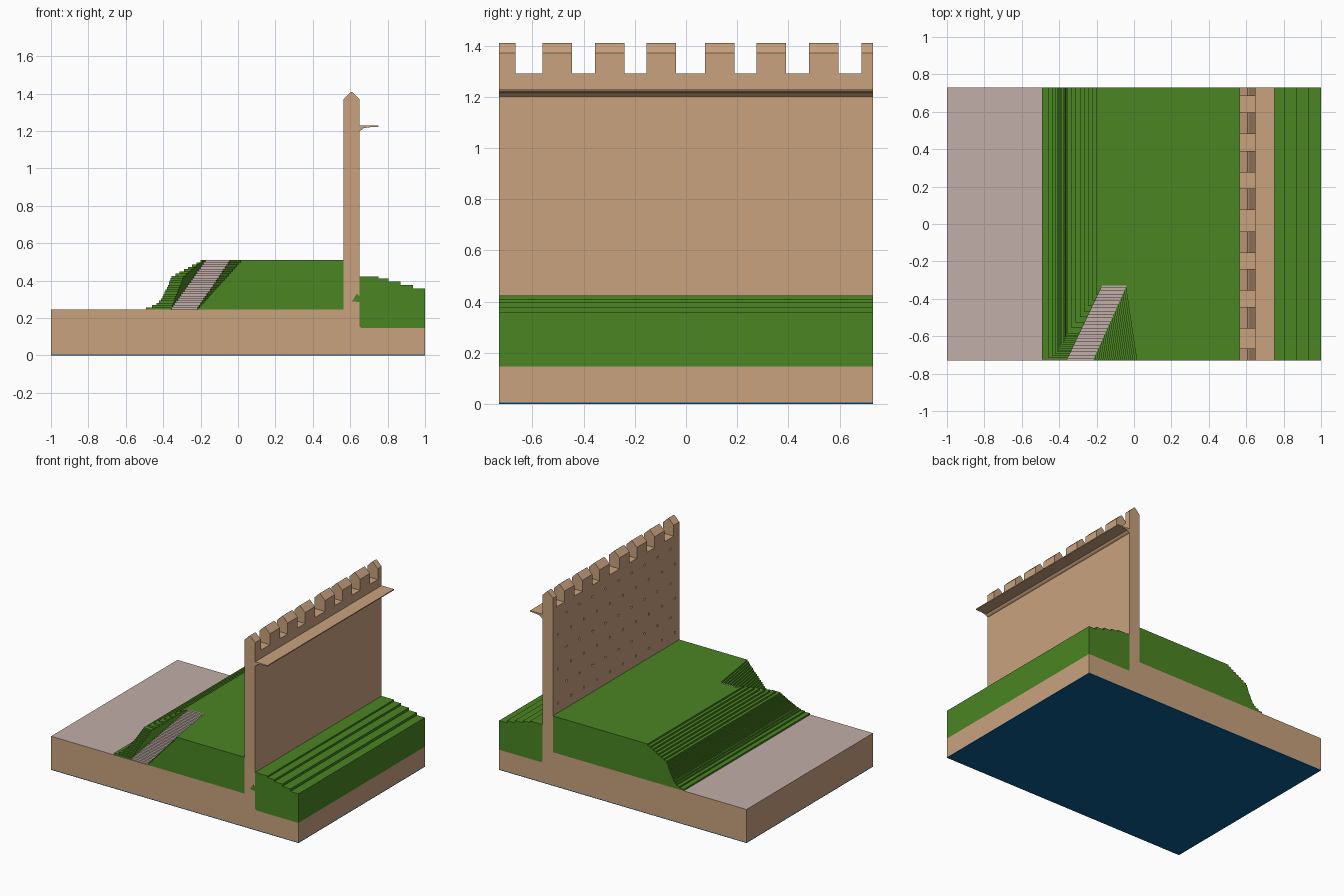
import bpy, bmesh, math
from mathutils import Matrix

if "Cube" in bpy.data.objects:
    bpy.data.objects.remove(bpy.data.objects["Cube"])

Y = 0.73                      # half width of the whole model
G, T = 0.245, 0.51            # ground level and terrace level


def material(name, rgb):
    m = bpy.data.materials.new(name)
    m.diffuse_color = (*rgb, 1)
    m.use_nodes = True
    m.node_tree.nodes["Principled BSDF"].inputs["Base Color"].default_value = m.diffuse_color
    return m


STONE = material("tan stone", (0.584, 0.361, 0.209))
GRASS = material("grass green", (0.069, 0.235, 0.016))
PATH = material("pale pink path", (0.54, 0.425, 0.395))
BLUE = material("deep blue", (0.004, 0.112, 0.292))


def add_prism(bm, pts, axis, lo, hi):
    """Extrude a polygon: (x, z) along y, or (x, y) along z."""
    def place(p, d):
        return (p[0], d, p[1]) if axis == "y" else (p[0], p[1], d)
    a = [bm.verts.new(place(p, lo)) for p in pts]
    b = [bm.verts.new(place(p, hi)) for p in pts]
    n = len(pts)
    faces = [bm.faces.new(a), bm.faces.new(b)]
    for i in range(n):
        j = (i + 1) % n
        faces.append(bm.faces.new((a[i], a[j], b[j], b[i])))
    bmesh.ops.recalc_face_normals(bm, faces=faces)


def finish(bm, name, *mats):
    me = bpy.data.meshes.new(name)
    bm.to_mesh(me)
    bm.free()
    for m in mats:
        me.materials.append(m)
    ob = bpy.data.objects.new(name, me)
    bpy.context.collection.objects.link(ob)
    return ob


def prism(name, pts, mat, lo=-Y, hi=Y, axis="y"):
    bm = bmesh.new()
    add_prism(bm, pts, axis, lo, hi)
    return finish(bm, name, mat)


def interp(z, table):
    for (z0, v0), (z1, v1) in zip(table, table[1:]):
        if z <= z1:
            return v0 + (v1 - v0) * (z - z0) / (z1 - z0)
    return table[-1][1]


# Underside sheet and ground slab, with the path on its upper face
prism("underside", [(-1, 0), (1, 0), (1, 0.005), (-1, 0.005)], BLUE)
slab = prism("ground_slab", [(-1, 0.005), (1, 0.005), (1, 0.147), (0.66, 0.147),
                             (0.65, 0.157), (0.65, G), (-1, G)], STONE)
slab.data.materials.append(PATH)
for f in slab.data.polygons:
    if f.normal.z > 0.9 and f.center.z > 0.2:
        f.material_index = 1

# Curtain wall with small pits on its outer face
WX0, WX1 = 0.565, 0.65
wall = prism("wall", [(WX0, G), (WX1, G), (WX1, 1.29), (WX0, 1.29)], STONE)
bm = bmesh.new()
for row in range(6):
    z = 0.58 + row * 0.125
    for col in range(10):
        y = -0.68 + col * 0.15 + (0.05 if row % 2 else 0)
        if abs(y) < 0.71:
            bmesh.ops.create_cone(
                bm, cap_ends=True, segments=6, radius1=0.01, radius2=0.008, depth=0.05,
                matrix=Matrix.Translation((WX0, y, z)) @ Matrix.Rotation(math.pi / 2, 4, "Y"))
cutter = finish(bm, "pit_cutter", STONE)
cutter.hide_render = True
mod = wall.modifiers.new("pits", "BOOLEAN")
mod.operation, mod.solver, mod.object = "DIFFERENCE", "EXACT", cutter
bpy.context.view_layer.objects.active = wall
bpy.ops.object.modifier_apply(modifier=mod.name)
bpy.data.objects.remove(cutter)

# Pointed merlons
bm = bmesh.new()
merlon = [(WX0, 1.29), (WX1, 1.29), (WX1, 1.37), (0.615, 1.405), (0.6075, 1.41),
          (0.6, 1.405), (WX0, 1.37)]
for lo, hi in [(-Y, -0.665), (-0.56, -0.445), (-0.355, -0.24), (-0.155, -0.04),
               (0.075, 0.19), (0.275, 0.39), (0.48, 0.595), (0.685, Y)]:
    add_prism(bm, merlon, "y", lo, hi)
finish(bm, "merlons", STONE)

# Wall walk: thin ledge thickening towards the wall
prism("wall_walk", [(0.65, 1.2), (0.66, 1.205), (0.67, 1.215), (0.70, 1.22),
                    (0.75, 1.223), (0.75, 1.23), (0.65, 1.23)], STONE)

# Inner bank, stepping down away from the wall
bank = [(0.65, 0.147), (0.65, 0.423)]
for x, z, nz in [(0.75, 0.423, 0.411), (0.805, 0.411, 0.396),
                 (0.87, 0.396, 0.378), (0.935, 0.378, 0.359)]:
    bank += [(x, z), (x, nz)]
prism("inner_bank", bank + [(1, 0.359), (1, 0.147)], GRASS)
prism("drain_growth", [(0.61, 0.29), (0.65, 0.285), (0.65, 0.315), (0.635, 0.33)],
      GRASS, -Y - 0.001, -Y + 0.004)

# Outer terrace as stacked contour layers, notched by a rising stair
LAYERS = 22
DZ = (T - G) / LAYERS
SIDE = [(G, -0.51), (0.27, -0.44), (0.30, -0.41), (0.36, -0.38), (0.42, -0.355), (T, -0.19)]
FRONT = [(G, -Y), (0.42, -0.585), (T, -0.365)]


def stair_y(z):
    return -Y + 0.4 * (z - G) / (T - G)


def stair_left(y):
    return -0.36 + 0.19 * (y + Y) / 0.4


def stair_right(y):
    return -0.22 + 0.18 * (y + Y) / 0.4


terrace, stair = bmesh.new(), bmesh.new()
for i in range(LAYERS):
    z0, z1 = G + i * DZ, G + (i + 1) * DZ
    zm = (z0 + z1) / 2
    x_side, y_front, y0 = interp(zm, SIDE), interp(zm, FRONT), stair_y(zm)
    x_cut = -0.22 + 0.24 * (zm - G) / (T - G)
    add_prism(terrace, [(x_side, Y), (WX0, Y), (WX0, -Y), (x_cut, -Y),
                        (stair_right(y0), y0), (stair_left(y0), y0),
                        (stair_left(y_front), y_front), (x_side, y_front)], "z", z0, z1)
    y1 = min(stair_y(zm + DZ), -0.33)
    ya = y0 - 0.001
    add_prism(stair, [(stair_left(ya), ya), (stair_right(ya), ya),
                      (stair_right(y1), y1), (stair_left(y1), y1)], "z", z0, z1 + 0.001)
finish(terrace, "outer_terrace", GRASS)
finish(stair, "stair", PATH)
